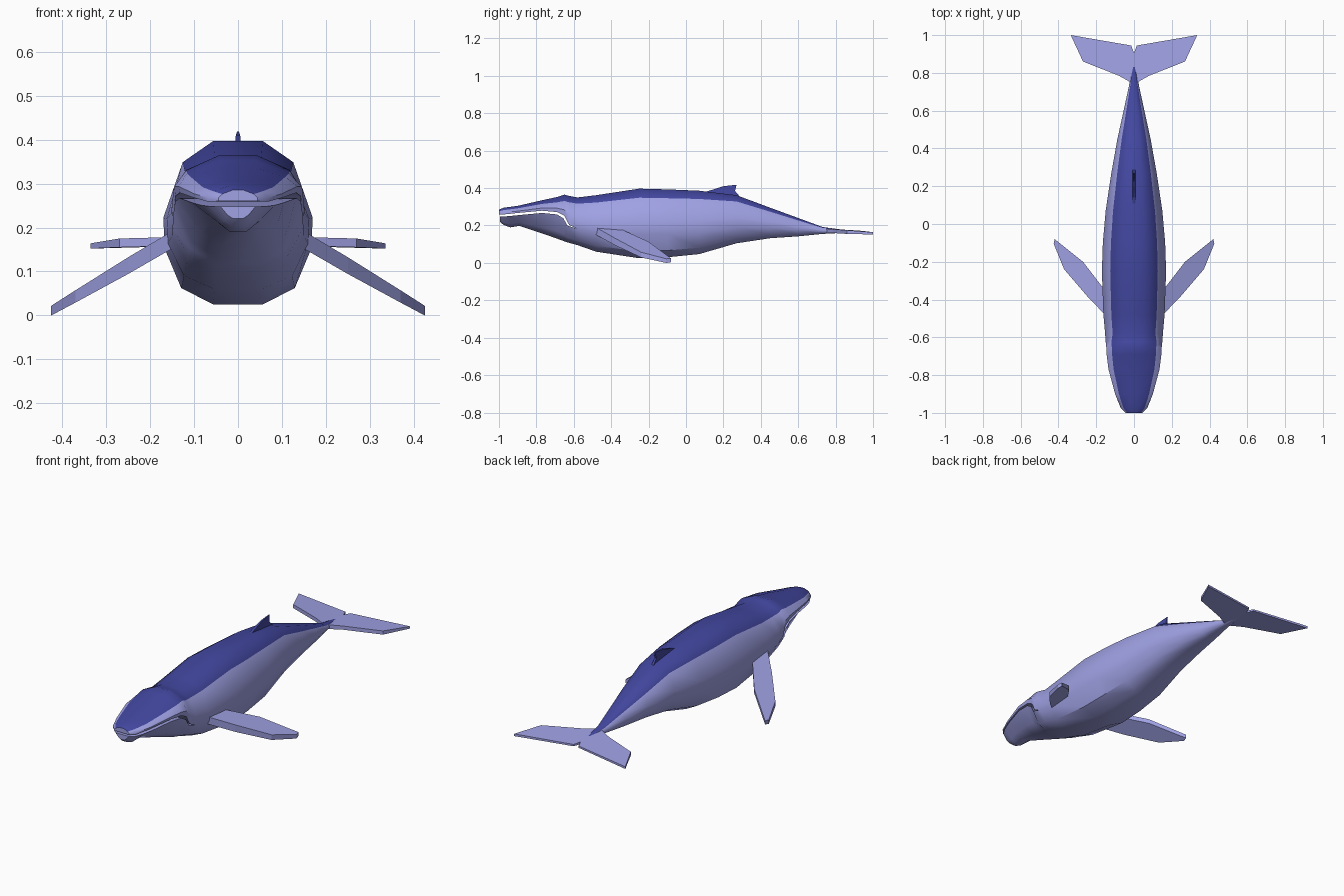
import bpy, bmesh, math
from mathutils import Vector

if "Cube" in bpy.data.objects:
    bpy.data.objects.remove(bpy.data.objects["Cube"])


def material(name, rgb):
    m = bpy.data.materials.new(name)
    m.diffuse_color = (*rgb, 1)
    m.use_nodes = True
    m.node_tree.nodes["Principled BSDF"].inputs["Base Color"].default_value = m.diffuse_color
    return m


PALE = material("pale violet skin", (0.35, 0.36, 0.78))
DARK = material("dark blue back", (0.055, 0.063, 0.35))


def finish(name, bm, mats):
    me = bpy.data.meshes.new(name)
    bm.to_mesh(me)
    bm.free()
    for m in mats:
        me.materials.append(m)
    ob = bpy.data.objects.new(name, me)
    bpy.context.collection.objects.link(ob)
    return ob


# Half cross-sections, listed from the top down as points with x >= 0
def trunk_half(y, top, bot, w):
    h = top - bot
    shape = [(.33, 0), (.74, .13), (1, .47), (.98, .66), (.76, .9), (.33, 1)]
    return [(w * a, y, top - h * b) for a, b in shape]


def upper_half(y, top, lip, w):
    z2 = top - min(.35 * (top - lip), .034)
    return [(w * .28, y, top), (w * .8, y, z2),
            (w, y, lip + .4 * (z2 - lip)), (w * .98, y, lip)]


def lower_half(y, lip, bot, w, keel):
    return [(w, y, lip), (w * keel, y, bot + .3 * (lip - bot)), (w * keel * .45, y, bot)]


def loft(bm, halves, dark_top=False, front=True, back=False):
    rings = []
    for half in halves:
        pts = half + [(-x, y, z) for x, y, z in reversed(half)]
        rings.append([bm.verts.new(p) for p in pts])
    n = len(rings[0])
    for a, b in zip(rings, rings[1:]):
        for i in range(n):
            j = (i + 1) % n
            f = bm.faces.new((a[i], a[j], b[j], b[i]))
            f.material_index = int(dark_top and i in (0, n - 1, n - 2))
    if front:
        bm.faces.new(rings[0][::-1])
    if back:
        bm.faces.new(rings[-1])


# Body: trunk, upper jaw and lower jaw welded behind the open mouth line
trunk = [trunk_half(*r) for r in [
    (-.58, .35, .095, .153), (-.48, .362, .06, .162), (-.25, .397, .025, .17),
    (-.1, .393, .03, .165), (.07, .386, .047, .15), (.27, .362, .105, .12),
    (.45, .295, .132, .088), (.6, .24, .142, .055), (.73, .192, .155, .027),
    (.88, .172, .163, .004)]]
upper = [upper_half(*r) for r in [
    (-1, .285, .26, .045), (-.975, .295, .259, .07), (-.9, .305, .267, .1),
    (-.77, .335, .279, .135), (-.69, .352, .272, .145), (-.65, .365, .252, .147),
    (-.625, .358, .203, .15)]] + [trunk[0][:4]]
lower = [lower_half(*r) for r in [
    (-.995, .248, .22, .04, .6), (-.975, .248, .203, .065, .5), (-.94, .251, .19, .085, .48),
    (-.89, .256, .198, .103, .5), (-.77, .267, .158, .133, .65), (-.69, .259, .13, .143, .73),
    (-.655, .238, .117, .146, .75), (-.635, .2, .11, .149, .76)]] + [trunk[0][3:]]

bm = bmesh.new()
loft(bm, trunk, dark_top=True, front=False, back=True)
loft(bm, upper, dark_top=True)
loft(bm, lower)
bmesh.ops.remove_doubles(bm, verts=bm.verts, dist=1e-5)
body = finish("body", bm, [PALE, DARK])
bpy.context.view_layer.objects.active = body
body.select_set(True)
bpy.ops.object.shade_smooth_by_angle(angle=math.radians(40))
body.select_set(False)


# Thin fins: an outline of (x, y, z, half thickness) thickened along an axis
def slab(name, outline, axis, mat, mirror=False):
    bm = bmesh.new()
    axis = Vector(axis)
    a = [bm.verts.new(Vector(p[:3]) + axis * p[3]) for p in outline]
    b = [bm.verts.new(Vector(p[:3]) - axis * p[3]) for p in outline]
    bm.faces.new(a)
    bm.faces.new(b[::-1])
    for i in range(len(a)):
        j = (i + 1) % len(a)
        bm.faces.new((a[j], a[i], b[i], b[j]))
    bmesh.ops.recalc_face_normals(bm, faces=bm.faces)
    ob = finish(name, bm, [mat])
    if mirror:
        ob.modifiers.new("mirror", 'MIRROR').use_axis = (True, False, False)


# Flippers sweeping back and down
flipper = [(.135, -.50, .02), (.25, -.38, .019), (.37, -.24, .014), (.425, -.105, .011),
           (.42, -.08, .01), (.27, -.2, .012), (.135, -.375, .012)]
slab("flippers", [(x, y, .163 - (x - .165) * .585, t) for x, y, t in flipper],
     (0, 0, 1), PALE, mirror=True)

# Tail flukes with a centre notch
slab("tail_flukes", [(0, .74, .172, .012), (.08, .785, .17, .01), (.27, .86, .165, .01),
                     (.335, 1, .158, .006), (.015, .945, .166, .005), (0, .905, .168, .006)],
     (0, 0, 1), PALE, mirror=True)

# Dorsal fin
slab("dorsal_fin", [(0, .09, .375, .008), (0, .2, .41, .005), (0, .27, .418, .002),
                    (0, .262, .385, .005), (0, .3, .34, .008), (0, .2, .35, .01)],
     (1, 0, 0), DARK)
